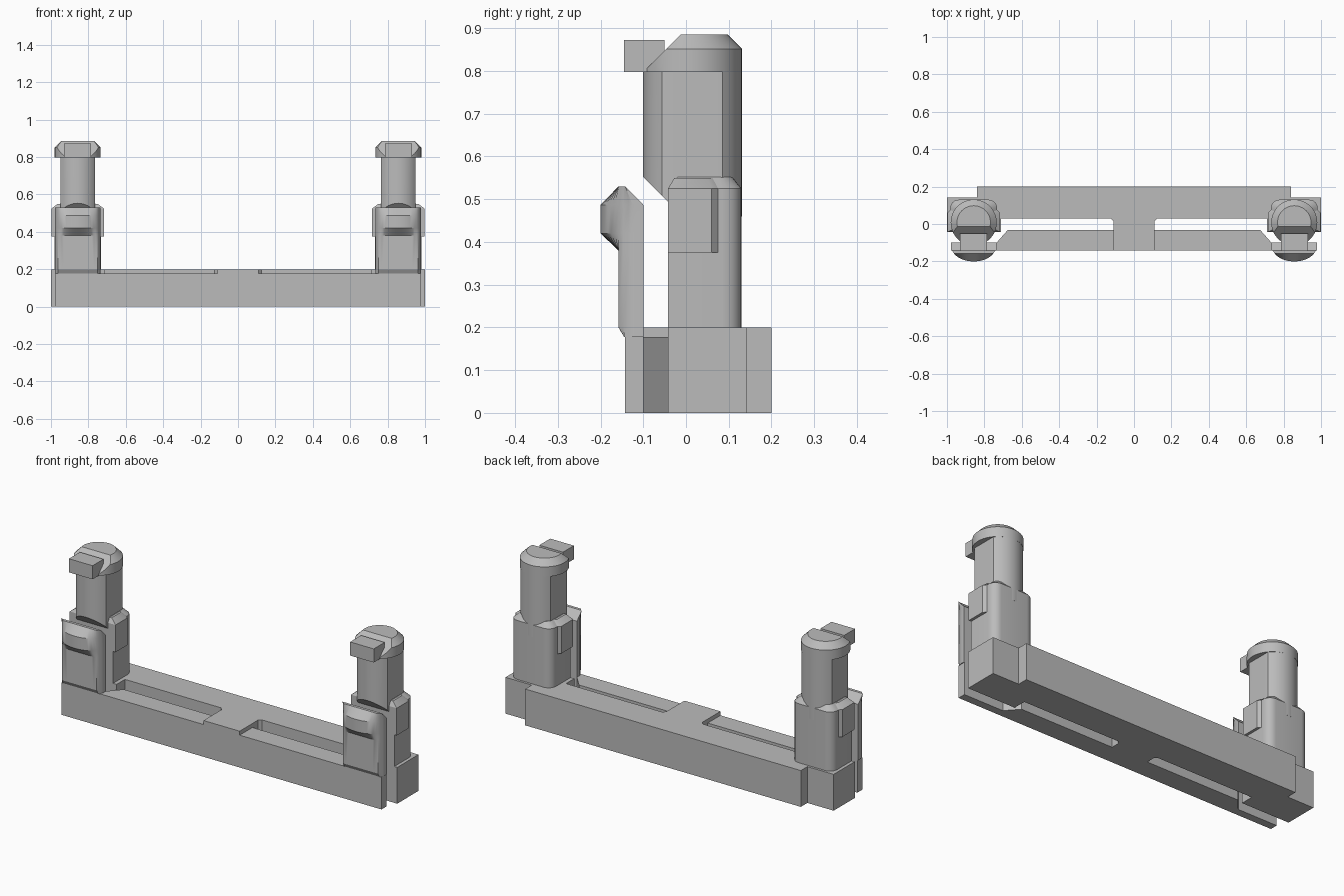
import bpy, bmesh, math
from mathutils import Vector

cube = bpy.data.objects.get("Cube")
if cube:
    bpy.data.objects.remove(cube, do_unlink=True)

grey = bpy.data.materials.new("plain_grey")
grey.use_nodes = True
colour = (0.5, 0.5, 0.5, 1)
grey.diffuse_color = colour
grey.node_tree.nodes["Principled BSDF"].inputs["Base Color"].default_value = colour

PX = 0.857  # centre line of each post


def loft(name, rings, mirror=True, cut=None):
    """Skin a stack of equal-length rings of 3D points, optionally cut by a plane."""
    bm = bmesh.new()
    rows = [[bm.verts.new(p) for p in ring] for ring in rings]
    n = len(rows[0])
    for low, high in zip(rows, rows[1:]):
        for i in range(n):
            j = (i + 1) % n
            bm.faces.new((low[i], low[j], high[j], high[i]))
    bm.faces.new(rows[0][::-1])
    bm.faces.new(rows[-1])
    bmesh.ops.remove_doubles(bm, verts=bm.verts, dist=1e-5)
    if cut:
        geom = bm.verts[:] + bm.edges[:] + bm.faces[:]
        res = bmesh.ops.bisect_plane(bm, geom=geom, plane_co=Vector(cut[0]),
                                     plane_no=Vector(cut[1]), clear_outer=True)
        edges = [e for e in res["geom_cut"] if isinstance(e, bmesh.types.BMEdge)]
        bmesh.ops.holes_fill(bm, edges=edges)
    bmesh.ops.recalc_face_normals(bm, faces=bm.faces)
    mesh = bpy.data.meshes.new(name)
    bm.to_mesh(mesh)
    bm.free()
    mesh.materials.append(grey)
    ob = bpy.data.objects.new(name, mesh)
    bpy.context.collection.objects.link(ob)
    bpy.ops.object.select_all(action='DESELECT')
    ob.select_set(True)
    bpy.context.view_layer.objects.active = ob
    bpy.ops.object.shade_smooth_by_angle(angle=math.radians(30))
    if mirror:
        ob.modifiers.new("mirror", 'MIRROR').use_mirror_merge = False
    return ob


def prism(name, plan, z0, z1, **kw):
    return loft(name, [[(x, y, z) for x, y in plan] for z in (z0, z1)], **kw)


def both_sides(half):
    """Complete a right-hand outline with its reflection."""
    return half + [(-x, y) for x, y in reversed(half)]


def at_post(plan):
    return [(PX + x, y) for x, y in plan]


def scaled(plan, z, s, cy):
    return [(PX + (x - PX) * s, cy + (y - cy) * s, z) for x, y in plan]


# Rear bar with end blocks and the middle bridge
base = [(0.11, -0.143), (0.11, 0.015), (0.125, 0.03), (0.71, 0.03), (0.71, -0.042),
        (1.0, -0.042), (1.0, 0.143), (0.84, 0.143), (0.84, 0.2)]
prism("base_bar", both_sides(base), 0, 0.2, mirror=False)

# Front arms, thinned at their tips
arm = [(0.11, -0.143), (0.975, -0.143), (0.975, -0.1), (0.735, -0.1),
       (0.675, -0.032), (0.11, -0.032)]
prism("front_arm", arm, 0, 0.178)

# Post with rounded rear corners and a bevelled top
corner = [(0.125 - 0.045 * (1 - math.cos(a)), 0.085 + 0.045 * math.sin(a))
          for a in [math.pi / 2 * i / 6 for i in range(7)]]
post = at_post(both_sides([(0.125, -0.042)] + corner))
loft("post", [scaled(post, z, s, 0.045) for z, s in ((0.2, 1), (0.525, 1), (0.552, 0.74))])

# Wider shoulder wrapped around the upper front of the post
wing = at_post(both_sides([(0.14, -0.042), (0.14, 0.06), (0.12, 0.08)]))
loft("shoulder", [scaled(wing, z, s, 0.02) for z, s in
                  ((0.375, 1), (0.525, 1), (0.55, 0.76))])

# Column, round with flattened sides and a slanted front foot
circle = [(math.sin(2 * math.pi * i / 48), math.cos(2 * math.pi * i / 48))
          for i in range(48)]
column = at_post([(max(-0.093, min(0.093, 0.116 * x)), 0.015 + 0.116 * y)
                  for x, y in circle])
prism("column", column, 0.46, 0.8, cut=((0, -0.1, 0.552), (0, -1, -1)))

# Head, a bevelled disc with a sloping front
head = at_post([(0.123 * x, 0.008 + 0.123 * y) for x, y in circle])
loft("head", [scaled(head, z, s, 0.008) for z, s in ((0.798, 1), (0.852, 1), (0.885, 0.73))],
     cut=((0, -0.1, 0.798), (0, -1, 1)))

# Nose block on the front of the head
nose = at_post(both_sides([(0.072, -0.145), (0.072, -0.05)]))
prism("nose_block", nose, 0.798, 0.873)

# Clip with a bulging, curved front: (height, front y, back y)
levels = [(0.178, -0.145, -0.1), (0.2, -0.158, -0.1), (0.38, -0.158, -0.1),
          (0.42, -0.2, -0.1), (0.487, -0.2, -0.1), (0.53, -0.158, -0.142)]
arc = [(0.122 * math.sin(a), -0.1 - 0.1 * math.cos(a) ** 0.8)
       for a in [math.radians(-75 + 150 * i / 20) for i in range(21)]]
clip_plan = at_post([(-0.122, -0.1), (-0.122, -0.125)] + arc + [(0.122, -0.125), (0.122, -0.1)])
loft("clip", [[(x, min(max(y, front), back), z) for x, y in clip_plan]
              for z, front, back in levels])
